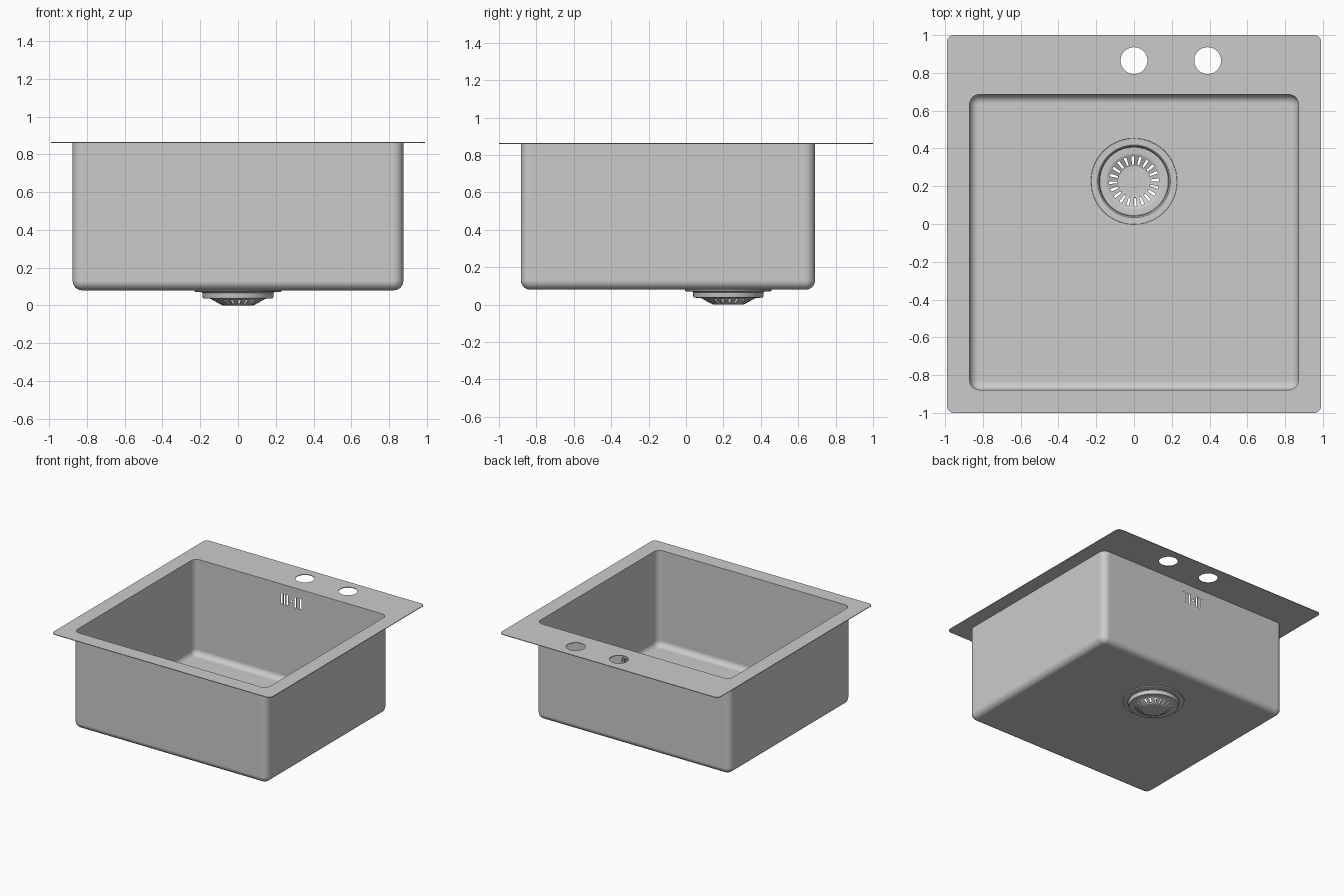
import bpy, bmesh
from math import sin, cos, pi, radians

if "Cube" in bpy.data.objects:
    bpy.data.objects.remove(bpy.data.objects["Cube"])

TOP, FLOOR, T = 0.865, 0.08, 0.005
DRAIN = (0.0, 0.226)
SLOTS = 20
# uneven steps per sector: the first (wider gap) step becomes an open slot
ANGLES = [radians(i * 360 / SLOTS + a) for i in range(SLOTS) for a in (0, 6.5, 10.3, 14.2)]


def rounded_rect(x0, x1, y0, y1, r, n=8):
    pts = []
    for cx, cy, a0 in ((x1 - r, y1 - r, 0), (x0 + r, y1 - r, 90),
                       (x0 + r, y0 + r, 180), (x1 - r, y0 + r, 270)):
        for i in range(n + 1):
            a = radians(a0 + 90 * i / n)
            pts.append((cx + r * cos(a), cy + r * sin(a)))
    return pts


def circle(cx, cy, r, angles=None):
    angles = angles or [2 * pi * i / 48 for i in range(48)]
    return [(cx + r * cos(a), cy + r * sin(a)) for a in angles]


def add_loop(bm, pts, z):
    return [bm.verts.new((x, y, z)) for x, y in pts]


def loop_edges(bm, loop):
    edges = []
    for a, b in zip(loop, loop[1:] + loop[:1]):
        edges.append(bm.edges.get((a, b)) or bm.edges.new((a, b)))
    return edges


def bridge(bm, a, b, skip=lambda i: False):
    n = len(a)
    for i in range(n):
        if not skip(i):
            j = (i + 1) % n
            bm.faces.new((a[i], a[j], b[j], b[i]))


def fill(bm, loops):
    edges = [e for l in loops for e in loop_edges(bm, l)]
    bmesh.ops.triangle_fill(bm, edges=edges, use_beauty=True, use_dissolve=False)


def apply(ob, mod):
    bpy.context.view_layer.objects.active = ob
    bpy.ops.object.modifier_apply(modifier=mod.name)


def finish(name, bm, up, thick=T):
    """Orient the sheet (flat faces up or down) and give it thickness."""
    bmesh.ops.recalc_face_normals(bm, faces=bm.faces)
    flat = max(bm.faces, key=lambda f: abs(f.normal.z) * f.calc_area())
    if (flat.normal.z > 0) != up:
        bmesh.ops.reverse_faces(bm, faces=bm.faces[:])
    me = bpy.data.meshes.new(name)
    bm.to_mesh(me)
    bm.free()
    ob = bpy.data.objects.new(name, me)
    bpy.context.collection.objects.link(ob)
    if thick:
        m = ob.modifiers.new("sheet", 'SOLIDIFY')
        m.thickness, m.offset = thick, -1
        apply(ob, m)
    return ob


def smooth(ob):
    bpy.ops.object.select_all(action='DESELECT')
    ob.select_set(True)
    bpy.context.view_layer.objects.active = ob
    bpy.ops.object.shade_smooth_by_angle(angle=radians(35))
    m = ob.modifiers.new("normals", 'WEIGHTED_NORMAL')
    m.keep_sharp = True


def bowl_outline(inset=0.0):
    return rounded_rect(-0.875 + inset, 0.875 - inset, -0.883 + inset, 0.69 - inset,
                        max(0.055 - inset, 0.004))


# rim plate with bowl opening and two tap holes
bm = bmesh.new()
fill(bm, [add_loop(bm, p, TOP) for p in (
    rounded_rect(-0.99, 0.99, -1, 1, 0.035), bowl_outline(T),
    circle(0, 0.865, 0.071), circle(0.39, 0.865, 0.071))])
finish("rim_plate", bm, True)

# bowl: straight walls, rounded floor edge, floor with drain opening
bm = bmesh.new()
R = 0.05
rings = [add_loop(bm, bowl_outline(), TOP - 0.001)]
for i in range(9):
    a = pi / 2 * i / 8
    rings.append(add_loop(bm, bowl_outline(R * (1 - cos(a))), FLOOR + R * (1 - sin(a))))
for a, b in zip(rings, rings[1:]):
    bridge(bm, a, b)
fill(bm, [rings[-1], add_loop(bm, circle(*DRAIN, 0.23, ANGLES), FLOOR)])
bowl = finish("bowl", bm, False)

# overflow slots and screw hole cut through the back wall
bm = bmesh.new()
for s in (-1, 1):
    for x in (0.036, 0.061, 0.086):
        g = bmesh.ops.create_cube(bm, size=1)['verts']
        bmesh.ops.scale(bm, vec=(0.014, 0.1, 0.085), verts=g)
        bmesh.ops.translate(bm, vec=(s * x, 0.69, 0.745), verts=g)
g = bmesh.ops.create_cone(bm, cap_ends=True, segments=16, radius1=0.011, radius2=0.011,
                          depth=0.1)['verts']
for v in g:
    x, y, z = v.co
    v.co = (x, 0.69 - z, 0.745 + y)
bmesh.ops.recalc_face_normals(bm, faces=bm.faces)
me = bpy.data.meshes.new("overflow_cutter")
bm.to_mesh(me)
bm.free()
cutter = bpy.data.objects.new("overflow_cutter", me)
bpy.context.collection.objects.link(cutter)
m = bowl.modifiers.new("overflow", 'BOOLEAN')
m.operation, m.solver, m.object = 'DIFFERENCE', 'EXACT', cutter
apply(bowl, m)
bpy.data.objects.remove(cutter)
smooth(bowl)

# drain cup and slotted strainer basket, one revolved sheet
bm = bmesh.new()
profile = [(0.232, 0.08), (0.230, 0.073), (0.224, 0.07), (0.194, 0.07), (0.189, 0.066),
           (0.187, 0.042), (0.183, 0.037), (0.15, 0.036), (0.142, 0.033),
           (0.135, 0.029), (0.088, 0.003), (0.078, 0.0)]
rings = [add_loop(bm, circle(*DRAIN, r, ANGLES), z) for r, z in profile]
for k in range(len(rings) - 1):
    open_band = k == 9
    bridge(bm, rings[k], rings[k + 1], lambda i: open_band and i % 4 == 0)
bm.faces.new(rings[-1])
smooth(finish("drain_strainer", bm, False, 0.004))

# strainer centre button
bm = bmesh.new()
lo = add_loop(bm, circle(*DRAIN, 0.035), 0.003)
mid = add_loop(bm, circle(*DRAIN, 0.035), 0.009)
hi = add_loop(bm, circle(*DRAIN, 0.031), 0.011)
bridge(bm, lo, mid)
bridge(bm, mid, hi)
bm.faces.new(hi)
bm.faces.new(lo)
smooth(finish("strainer_button", bm, True, 0))
